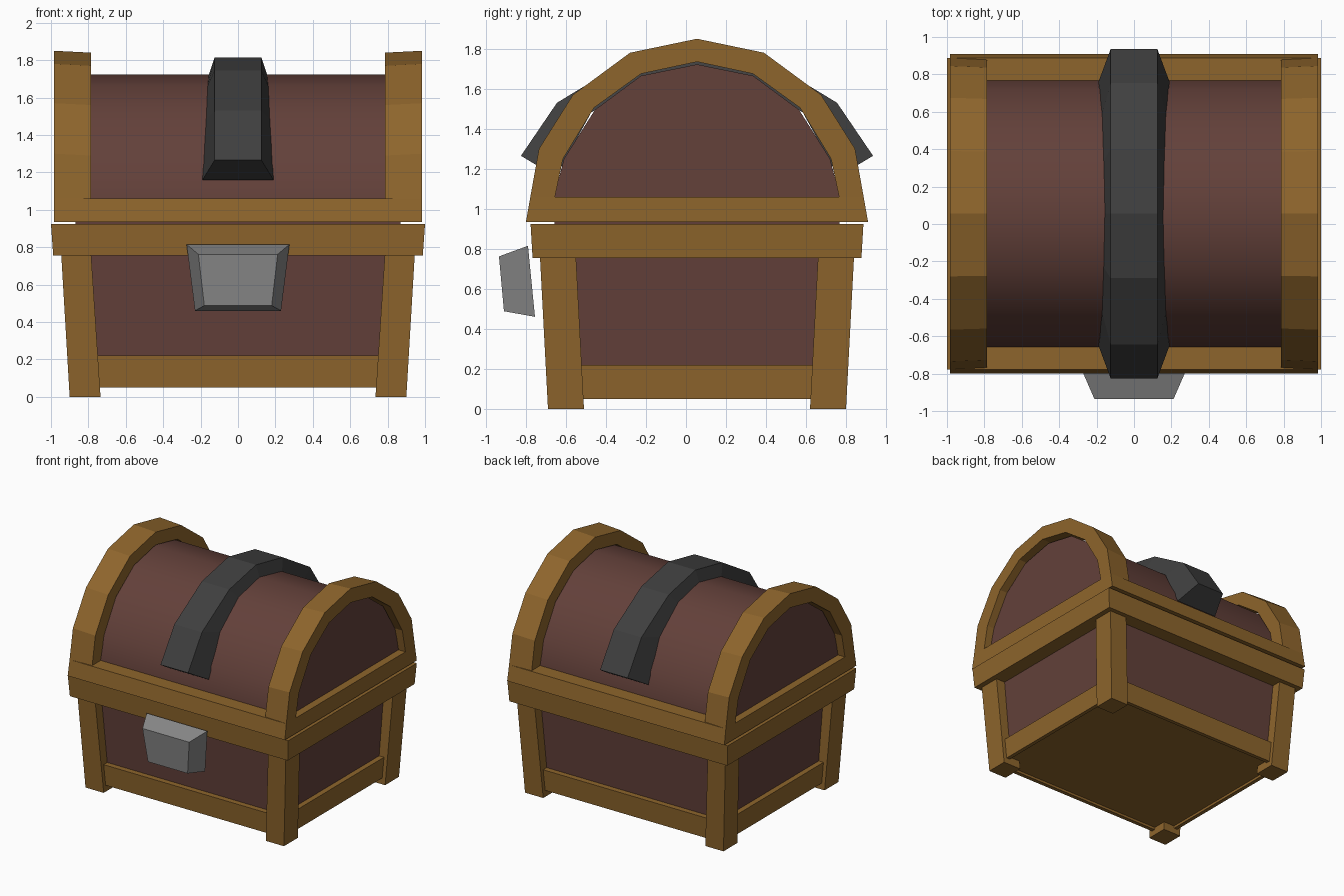
import bpy, bmesh

if "Cube" in bpy.data.objects:
    bpy.data.objects.remove(bpy.data.objects["Cube"])

CY = 0.055  # the chest box sits slightly behind the origin


def material(name, rgb):
    m = bpy.data.materials.new(name)
    m.diffuse_color = (*rgb, 1)
    m.use_nodes = True
    m.node_tree.nodes["Principled BSDF"].inputs["Base Color"].default_value = m.diffuse_color
    return m


GOLD = material("gold_wood", (0.27, 0.13, 0.025))
RED = material("red_wood", (0.125, 0.052, 0.042))
IRON = material("dark_iron", (0.05, 0.05, 0.05))
STEEL = material("steel", (0.25, 0.25, 0.25))


def loft(name, sections, mat):
    """Skin a list of equal-length closed sections and cap both ends."""
    bm = bmesh.new()
    rings = [[bm.verts.new(p) for p in s] for s in sections]
    n = len(rings[0])
    for a, b in zip(rings, rings[1:]):
        for i in range(n):
            j = (i + 1) % n
            bm.faces.new((a[i], a[j], b[j], b[i]))
    bm.faces.new(rings[0])
    bm.faces.new(rings[-1])
    bmesh.ops.recalc_face_normals(bm, faces=bm.faces)
    me = bpy.data.meshes.new(name)
    bm.to_mesh(me)
    bm.free()
    me.materials.append(mat)
    ob = bpy.data.objects.new(name, me)
    bpy.context.collection.objects.link(ob)
    return ob


def rect(x0, x1, y0, y1, z):
    return [(x0, y0, z), (x1, y0, z), (x1, y1, z), (x0, y1, z)]


def tapered_box(name, bottom, top, mat):
    """bottom and top are (half x, half y, z), centred on the chest."""
    return loft(name, [rect(-x, x, CY - y, CY + y, z) for x, y, z in (bottom, top)], mat)


def mirrored(half):
    """Full arch from a half profile whose first value is the distance from centre."""
    return [(-p[0], *p[1:]) for p in half] + list(reversed(half[:-1]))


# Base: panels, bottom rail with recessed floor, corner legs, rim
tapered_box("base_panels", (0.832, 0.672, 0.08), (0.87, 0.712, 0.94), RED)
rail = tapered_box("bottom_rail", (0.872, 0.715, 0.05), (0.882, 0.725, 0.22), GOLD)
bm = bmesh.new()
bm.from_mesh(rail.data)
floor = min(bm.faces, key=lambda f: f.calc_center_median().z)
bmesh.ops.inset_region(bm, faces=[floor], thickness=0.045)
bmesh.ops.inset_region(bm, faces=[floor], thickness=0.001, depth=-0.02)
bm.to_mesh(rail.data)
bm.free()

for sx, side in ((-1, "left"), (1, "right")):
    for sy, end in ((-1, "front"), (1, "back")):
        loft(f"{end}_{side}_leg", [
            rect(sx * 0.735, sx * 0.90, CY + sy * 0.565, CY + sy * 0.745, 0),
            rect(sx * 0.785, sx * 0.945, CY + sy * 0.605, CY + sy * 0.785, 0.76)], GOLD)
tapered_box("base_rim", (0.988, 0.822, 0.755), (1.0, 0.832, 0.925), GOLD)

# Lid: lower frame, barrel and two end arches
tapered_box("lid_frame", (0.985, 0.855, 0.935), (0.983, 0.833, 1.06), GOLD)
barrel_profile = mirrored([(0.715, 1.0), (0.712, 1.07), (0.665, 1.25), (0.51, 1.495),
                           (0.28, 1.665), (0, 1.722)])
barrel = loft("lid_barrel", [[(x, CY + y, z) for y, z in barrel_profile]
                             for x in (-0.92, 0.92)], RED)
bpy.context.view_layer.objects.active = barrel
barrel.select_set(True)
bpy.ops.object.shade_smooth_by_angle(angle=0.7)

outer = mirrored([(0.833, 1.06), (0.79, 1.30), (0.62, 1.57), (0.335, 1.78), (0, 1.85)])
inner = mirrored([(0.71, 1.06), (0.67, 1.25), (0.515, 1.505), (0.28, 1.675), (0, 1.735)])
for s, side in ((-1, "left"), (1, "right")):
    loft(f"{side}_lid_arch", [
        [(s * 0.983, CY + yo, zo), (s * 0.785, CY + yo * 0.99, zo - 0.01),
         (s * 0.785, CY + yi, zi), (s * 0.983, CY + yi, zi)]
        for (yo, zo), (yi, zi) in zip(outer, inner)], GOLD)

# Chamfered iron strap over the lid
strap_top = mirrored([(0.88, 1.265), (0.70, 1.53), (0.345, 1.745), (0, 1.815)])
strap_base = mirrored([(0.705, 1.16, 0.19), (0.53, 1.48, 0.17), (0.28, 1.655, 0.165),
                       (0, 1.71, 0.16)])
loft("lid_strap", [
    [(-w, CY + yb, zb), (-0.125, CY + yt, zt), (0.125, CY + yt, zt), (w, CY + yb, zb)]
    for (yt, zt), (yb, zb, w) in zip(strap_top, strap_base)], IRON)


# Bevelled lock plate on the front
def lock_face(top, bottom):
    (xt, yt, zt), (xb, yb, zb) = top, bottom
    return [(-xt, yt, zt), (xt, yt, zt), (xb, yb, zb), (-xb, yb, zb)]


loft("lock_plate", [lock_face((0.275, -0.79, 0.815), (0.23, -0.755, 0.46)),
                    lock_face((0.212, -0.935, 0.762), (0.18, -0.91, 0.488))], STEEL)
